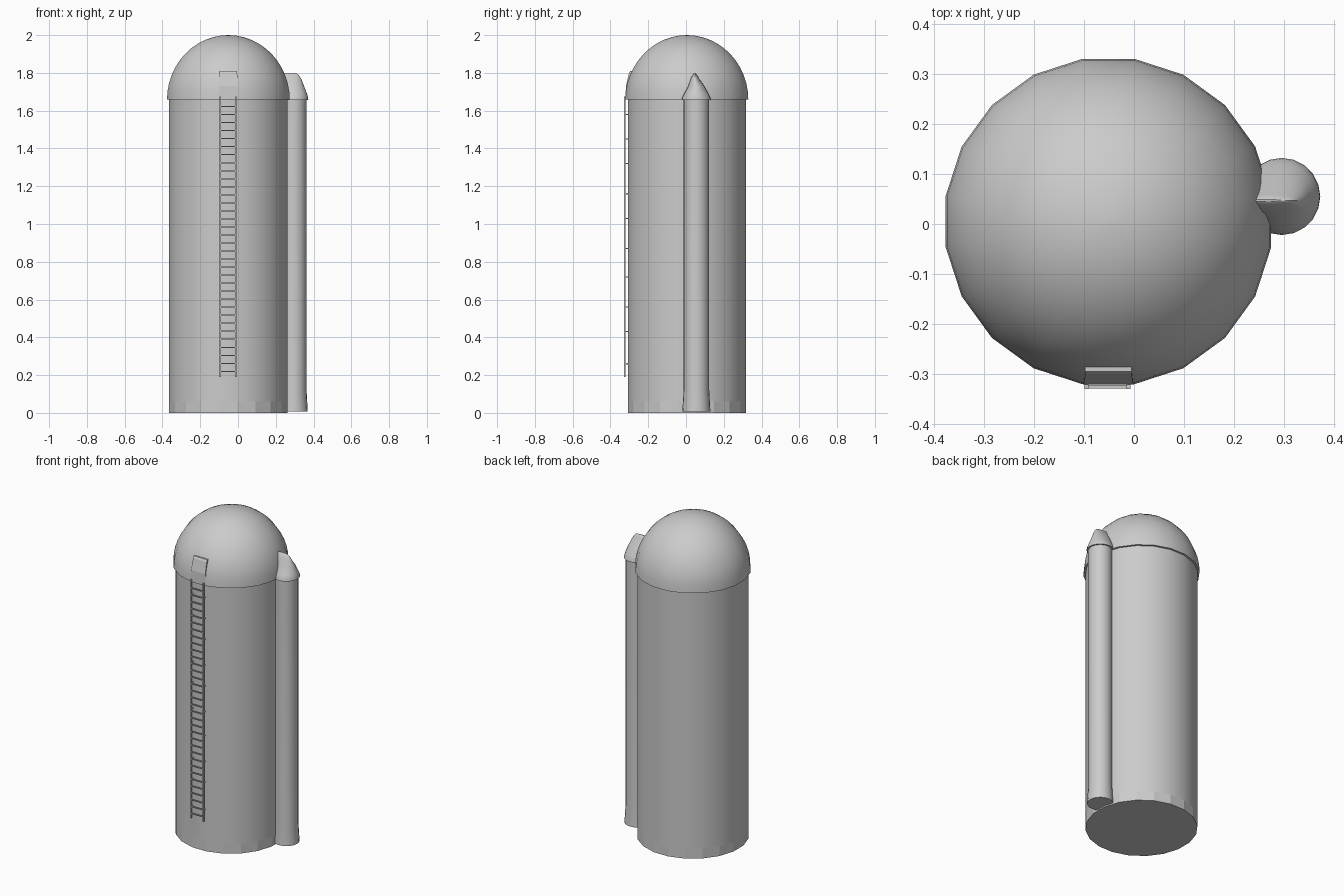
import bpy, bmesh, math

if "Cube" in bpy.data.objects:
    bpy.data.objects.remove(bpy.data.objects["Cube"])

CX, CY = -0.051, 0.005      # tower axis
PX, PY = 0.295, 0.055       # side pipe axis


def finish(name, bm, smooth=True):
    bmesh.ops.recalc_face_normals(bm, faces=bm.faces[:])
    me = bpy.data.meshes.new(name)
    bm.to_mesh(me)
    bm.free()
    ob = bpy.data.objects.new(name, me)
    bpy.context.collection.objects.link(ob)
    if smooth:
        bpy.ops.object.select_all(action='DESELECT')
        ob.select_set(True)
        bpy.context.view_layer.objects.active = ob
        bpy.ops.object.shade_smooth_by_angle(angle=math.radians(35))
    return ob


def loft(name, rings, n, phase=0.0):
    """Stack elliptical rings (cx, cy, z, rx, ry) and cap both ends."""
    bm = bmesh.new()
    loops = []
    for cx, cy, z, rx, ry in rings:
        angles = [phase + 2 * math.pi * i / n for i in range(n)]
        loops.append([bm.verts.new((cx + rx * math.cos(a), cy + ry * math.sin(a), z))
                      for a in angles])
    for a, b in zip(loops, loops[1:]):
        for i in range(n):
            j = (i + 1) % n
            bm.faces.new((a[i], a[j], b[j], b[i]))
    bm.faces.new(loops[0][::-1])
    bm.faces.new(loops[-1])
    return finish(name, bm)


def add_box(bm, x0, x1, y0, y1, z0, z1):
    vs = bmesh.ops.create_cube(bm, size=1)['verts']
    for v in vs:
        v.co = (x1 if v.co.x > 0 else x0, y1 if v.co.y > 0 else y0, z1 if v.co.z > 0 else z0)


SIDES, PHASE = 20, math.radians(9)

# Tower wall, with a flat-shaded band at the foot
tower = loft('tower_wall', [(CX, CY, z, r, r) for z, r in
                            ((0, 0.317), (0.06, 0.317), (1.66, 0.317))], SIDES, PHASE)
for p in tower.data.polygons:
    if p.center.z < 0.06:
        p.use_smooth = False

# Domed roof overhanging the wall
R, H, Z = 0.329, 0.342, 1.658
dome = []
for i in range(13):
    t = math.radians(90) * i / 12
    r = max(R * math.cos(t), 0.001)
    dome.append((CX, CY, Z + H * math.sin(t), r, r))
loft('dome_roof', dome, SIDES, PHASE)

# Side pipe with flared foot
loft('side_pipe', [(PX, PY, z, r, r) for z, r in
                   ((0.008, 0.074), (0.03, 0.073), (0.12, 0.068), (1.67, 0.068))], 20)

# Pipe hood: rings narrow to a ridge that runs into the dome
hood = []
for z, x0, x1, hy in ((1.657, 0.218, 0.372, 0.077), (1.67, 0.218, 0.371, 0.075),
                      (1.69, 0.217, 0.365, 0.065), (1.73, 0.215, 0.350, 0.043),
                      (1.77, 0.215, 0.334, 0.022), (1.788, 0.215, 0.322, 0.012),
                      (1.797, 0.215, 0.311, 0.006), (1.80, 0.215, 0.298, 0.002)):
    hood.append(((x0 + x1) / 2, PY - (0.008 if z > 1.75 else 0), z, (x1 - x0) / 2, hy))
loft('pipe_hood', hood, 20)

# Hatch on the dome, a side profile extruded across x
profile = [(-0.321, 1.658), (-0.318, 1.73), (-0.302, 1.798), (-0.295, 1.81),
           (-0.270, 1.81), (-0.270, 1.658)]
bm = bmesh.new()
sides = []
for s in (-1, 1):
    sides.append([bm.verts.new((CX + s * (0.051 - 0.03 * (z - 1.658)), y, z))
                  for y, z in profile])
a, b = sides
for i in range(len(profile)):
    j = (i + 1) % len(profile)
    bm.faces.new((a[i], a[j], b[j], b[i]))
bm.faces.new(a)
bm.faces.new(b)
finish('roof_hatch', bm, False)

# Ladder: rails, rungs and wall brackets
bm = bmesh.new()
for x in (-0.095, -0.011):
    add_box(bm, x - 0.004, x + 0.004, -0.329, -0.321, 0.19, 1.675)
    for z in (0.26, 0.43, 0.56, 0.72, 0.87, 1.03, 1.16, 1.32, 1.45, 1.58):
        add_box(bm, x - 0.003, x + 0.003, -0.325, -0.30, z - 0.003, z + 0.003)
for i in range(33):
    z = 0.262 + 0.0425 * i
    add_box(bm, -0.095, -0.011, -0.328, -0.322, z - 0.003, z + 0.003)
add_box(bm, -0.095, -0.011, -0.328, -0.322, 0.301 - 0.003 - 0.0815, 0.301 + 0.003 - 0.0815)
finish('ladder', bm, False)
